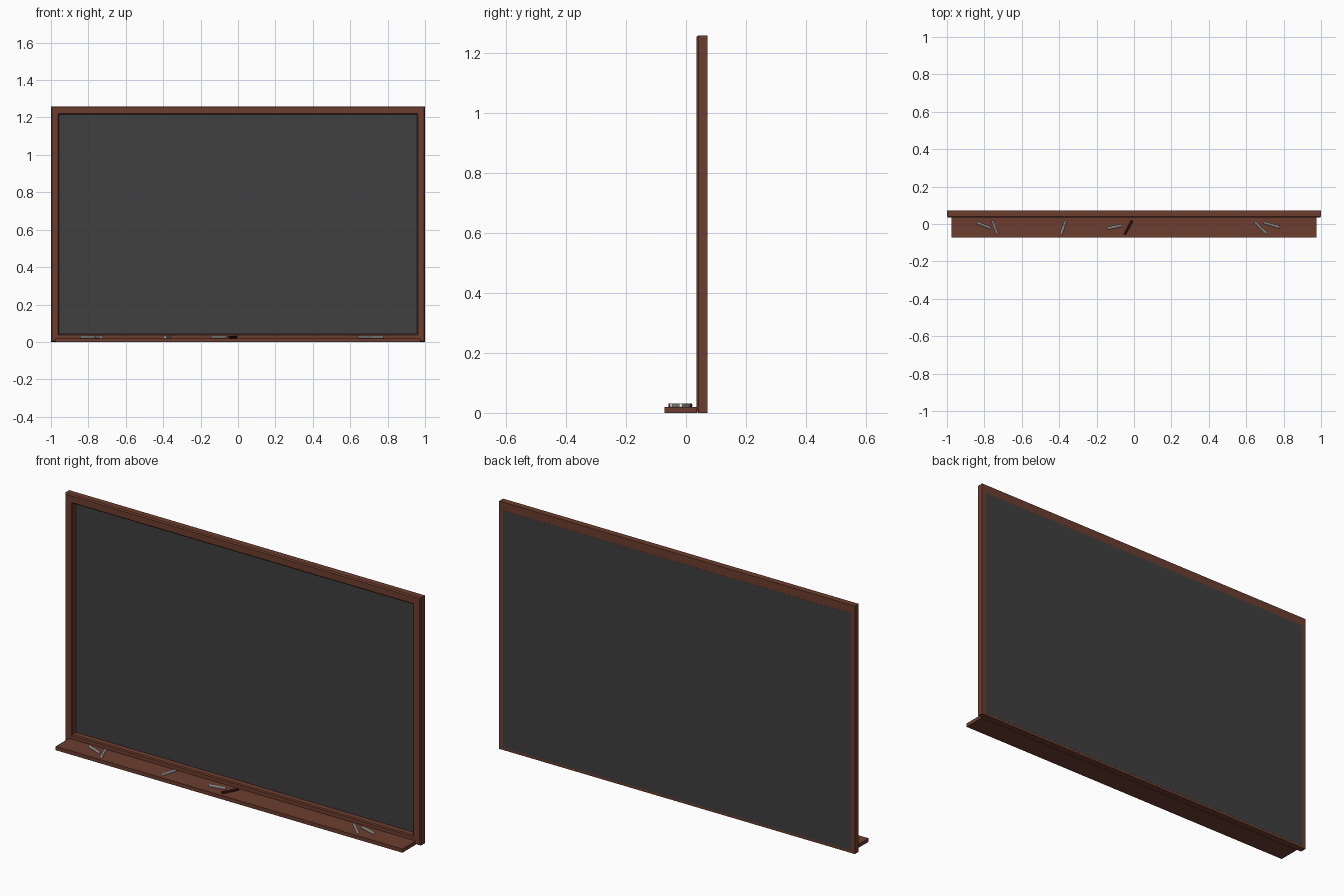
import bpy, bmesh, math
from mathutils import Matrix, Vector

if "Cube" in bpy.data.objects:
    bpy.data.objects.remove(bpy.data.objects["Cube"])


def material(name, rgb):
    m = bpy.data.materials.new(name)
    m.diffuse_color = (*rgb, 1)
    m.use_nodes = True
    m.node_tree.nodes["Principled BSDF"].inputs["Base Color"].default_value = m.diffuse_color
    return m


WOOD = material("brown wood", (0.150, 0.047, 0.028))
SLATE = material("dark slate", (0.050, 0.050, 0.050))
WHITE = material("white chalk", (0.80, 0.80, 0.78))
DARK = material("dark brown chalk", (0.075, 0.016, 0.010))


def finish(bm, name, mat):
    bmesh.ops.recalc_face_normals(bm, faces=bm.faces[:])
    me = bpy.data.meshes.new(name)
    bm.to_mesh(me)
    bm.free()
    me.materials.append(mat)
    ob = bpy.data.objects.new(name, me)
    bpy.context.collection.objects.link(ob)
    return ob


def box(name, lo, hi, mat):
    lo, hi = Vector(lo), Vector(hi)
    bm = bmesh.new()
    bmesh.ops.create_cube(bm, size=1, matrix=Matrix.Translation((lo + hi) / 2)
                          @ Matrix.Diagonal((*(hi - lo), 1)))
    return finish(bm, name, mat)


# mitred frame: profile of (inset from outer edge, y) swept round the rectangle
H = 1.26
profile = [(0, 0.072), (0, 0.041), (0.005, 0.035), (0.038, 0.035),
           (0.043, 0.039), (0.043, 0.072)]
bm = bmesh.new()
rings = []
for sx, top in ((-1, 0), (1, 0), (1, 1), (-1, 1)):
    rings.append([bm.verts.new((sx * (1 - d), y, H - d if top else d))
                  for d, y in profile])
n = len(profile)
for i in range(4):
    a, b = rings[i], rings[(i + 1) % 4]
    for j in range(n):
        k = (j + 1) % n
        bm.faces.new((a[j], b[j], b[k], a[k]))
finish(bm, "frame", WOOD)

# writing panel, overlapping the back of the frame
box("board", (-0.978, 0.066, 0.012), (0.978, 0.0725, 1.217), SLATE)

# chalk ledge
box("tray", (-0.975, -0.072, 0), (0.975, 0.036, 0.019), WOOD)

# chalk sticks lying on the ledge: end points in x, y
sticks = [(-0.84, 0.007, -0.765, -0.023), (-0.757, 0.018, -0.732, -0.052),
          (-0.365, 0.018, -0.390, -0.055), (-0.145, -0.025, -0.065, -0.008),
          (-0.010, 0.018, -0.050, -0.056), (0.645, 0.010, 0.708, -0.050),
          (0.695, 0.006, 0.778, -0.018)]
R = 0.0065
for i, (x0, y0, x1, y1) in enumerate(sticks):
    d = Vector((x1 - x0, y1 - y0, 0))
    rot = d.to_track_quat('Z', 'Y').to_matrix().to_4x4()
    bm = bmesh.new()
    bmesh.ops.create_cone(
        bm, cap_ends=True, segments=10, radius1=R, radius2=R, depth=d.length,
        matrix=Matrix.Translation(((x0 + x1) / 2, (y0 + y1) / 2, 0.019 + R)) @ rot)
    finish(bm, f"chalk_{i + 1}", DARK if i == 4 else WHITE)
